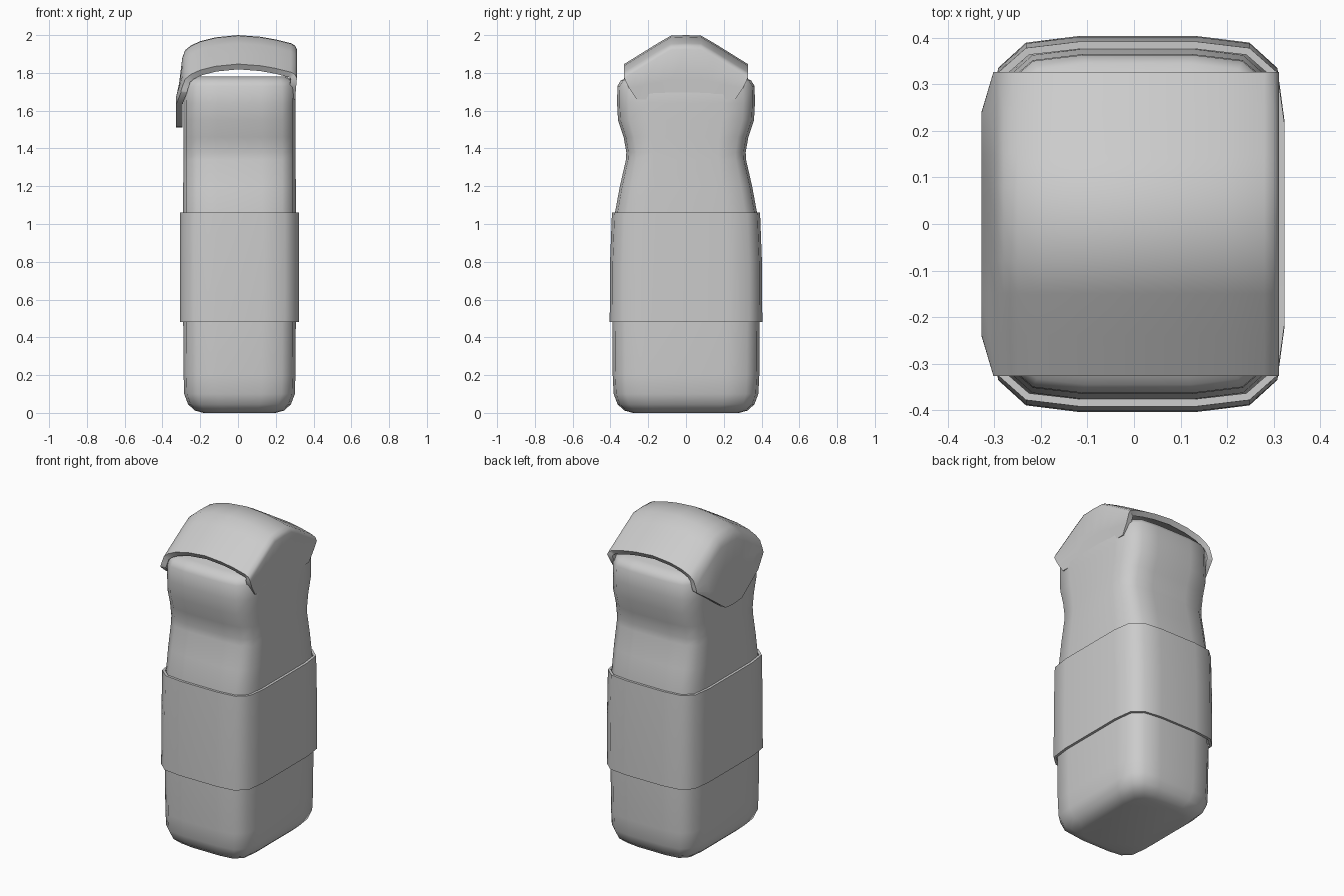
import bpy, math

if "Cube" in bpy.data.objects:
    bpy.data.objects.remove(bpy.data.objects["Cube"])

QUARTER = [(1, .54), (.95, .83), (.76, .965), (.4, 1)]
CX = .008


def section():
    # rounded rectangle cross-section, counter-clockwise, unit half sizes
    q = QUARTER
    return (q + [(-x, y) for x, y in reversed(q)] + [(-x, -y) for x, y in q]
            + [(x, -y) for x, y in reversed(q)])


def make(name, verts, faces, angle, thickness=0):
    me = bpy.data.meshes.new(name)
    me.from_pydata(verts, [], faces)
    me.update()
    ob = bpy.data.objects.new(name, me)
    bpy.context.collection.objects.link(ob)
    bpy.ops.object.select_all(action='DESELECT')
    ob.select_set(True)
    bpy.context.view_layer.objects.active = ob
    if thickness:
        m = ob.modifiers.new("shell", 'SOLIDIFY')
        m.thickness = thickness
        m.offset = -1
        bpy.ops.object.modifier_apply(modifier=m.name)
    bpy.ops.object.shade_smooth_by_angle(angle=math.radians(angle))
    return ob


def loft(name, rings, capped, angle, thickness=0):
    sec = section()
    n = len(sec)
    verts = [(CX + x * hx, y * hy, z) for z, hx, hy in rings for x, y in sec]
    faces = [(r * n + i, r * n + (i + 1) % n, (r + 1) * n + (i + 1) % n, (r + 1) * n + i)
             for r in range(len(rings) - 1) for i in range(n)]
    if capped:
        faces.append(tuple(reversed(range(n))))
        faces.append(tuple(range(len(verts) - n, len(verts))))
    return make(name, verts, faces, angle, thickness)


# bottle body with a pinched neck
loft("body", [(0, .19, .28), (.012, .235, .325), (.045, .272, .362), (.10, .293, .383),
              (.2, .296, .388), (.48, .298, .39), (.8, .298, .387), (1.06, .298, .376),
              (1.2, .298, .35), (1.34, .297, .318), (1.38, .297, .316), (1.46, .297, .33),
              (1.55, .297, .36), (1.64, .297, .365), (1.73, .296, .363),
              (1.76, .285, .345), (1.78, .25, .30)], True, 60)

# wrap-around sleeve
loft("sleeve", [(.48, .316, .404), (.8, .316, .402), (1.06, .316, .392)], False, 60, .016)

# gabled lid: a sheet arched along x, running from the hinge wall to the press flap
YS = [-.327, -.24, -.15, -.08, 0, .08, .15, .24, .327]


def gable(y):
    return max(0, abs(y) - .08) * .62 - max(0, .03 - abs(abs(y) - .08)) * -.1


def flap_end(y):
    a = abs(y)
    return 1.51 + max(0, a - .07) * .72


rows = [[(.303, y * .8, 1.66) for y in YS],
        [(.307, y * .92, 1.765 - gable(y) * .3) for y in YS]]
for x, z in [(.312, 1.925), (.302, 1.945), (.28, 1.957), (.2, 1.977), (.12, 1.991), (0, 2.0),
             (-.12, 1.988), (-.2, 1.968), (-.25, 1.945), (-.28, 1.92), (-.295, 1.88)]:
    rows.append([(x, y, z - gable(y)) for y in YS])
for t in (.35, .7, 1):
    row = []
    for y in YS:
        side = -.328 if abs(y) < .3 else -.302
        top = 1.88 - gable(y)
        x = -.295 + (side + .295) * min(1, t * 1.4)
        row.append((x, y, top + (flap_end(y) - top) * t))
    rows.append(row)
n = len(YS)
verts = [v for row in rows for v in row]
faces = [(r * n + c, r * n + c + 1, (r + 1) * n + c + 1, (r + 1) * n + c)
         for r in range(len(rows) - 1) for c in range(n - 1)]
make("flip_lid", verts, faces, 50, .033)
